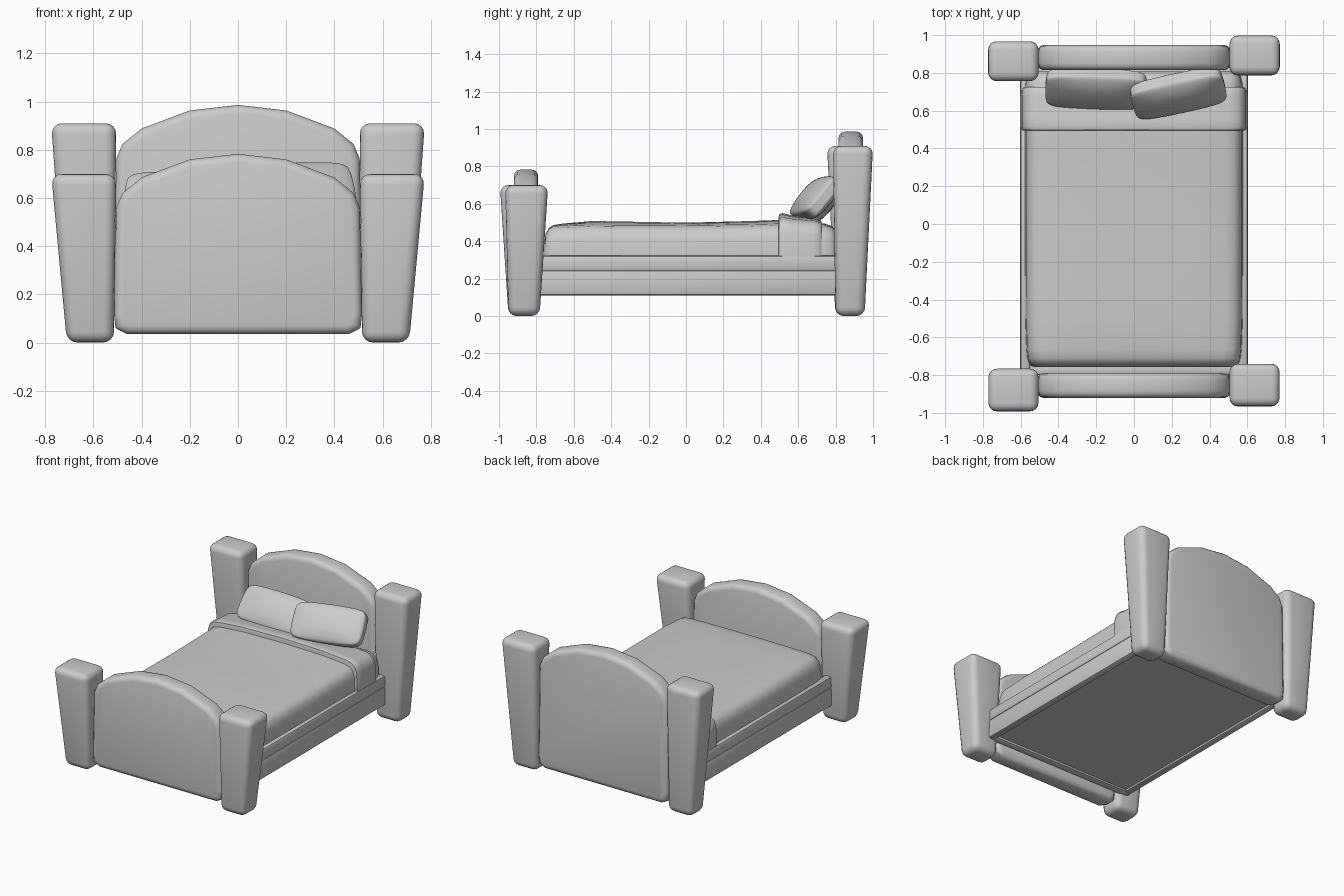
import bpy, bmesh
from math import radians
from mathutils import Matrix, Vector

if "Cube" in bpy.data.objects:
    bpy.data.objects.remove(bpy.data.objects["Cube"])


def finish(name, bm, bevel=0.0, segments=3, min_angle=0, smooth=40):
    """Bevel the sharp edges, then make a smooth-shaded object."""
    bmesh.ops.recalc_face_normals(bm, faces=bm.faces)
    if bevel:
        edges = [e for e in bm.edges if e.calc_face_angle(0) > radians(min_angle)]
        bmesh.ops.bevel(bm, geom=edges, offset=bevel, segments=segments,
                        profile=0.5, affect='EDGES', clamp_overlap=True)
    mesh = bpy.data.meshes.new(name)
    bm.to_mesh(mesh)
    bm.free()
    ob = bpy.data.objects.new(name, mesh)
    bpy.context.collection.objects.link(ob)
    bpy.ops.object.select_all(action='DESELECT')
    ob.select_set(True)
    bpy.context.view_layer.objects.active = ob
    bpy.ops.object.shade_smooth_by_angle(angle=radians(smooth))
    return ob


def loft(name, rings, **kw):
    """Skin a list of equal-length rings and cap both ends."""
    bm = bmesh.new()
    vs = [[bm.verts.new(p) for p in ring] for ring in rings]
    n = len(vs[0])
    for a, b in zip(vs, vs[1:]):
        for i in range(n):
            j = (i + 1) % n
            bm.faces.new((a[i], a[j], b[j], b[i]))
    bm.faces.new(vs[0])
    bm.faces.new(vs[-1])
    return finish(name, bm, **kw)


def rect(x0, x1, y0, y1, z):
    return [(x0, y0, z), (x1, y0, z), (x1, y1, z), (x0, y1, z)]


def box(name, x0, x1, y0, y1, z0, z1, bevel=0.015, segments=2):
    return loft(name, [rect(x0, x1, y0, y1, z0), rect(x0, x1, y0, y1, z1)],
                bevel=bevel, segments=segments)


# Tapered corner posts; the left one of each pair is the right one turned half round
def post(name, side, yc, bottom, top, height):
    rings = []
    for (x0, x1), (y0, y1), z in (((.515, .71), bottom, 0), ((.505, .775), top, height)):
        rings.append([(side * x, yc + side * y, z) for x, y, z in rect(x0, x1, y0, y1, z)])
    loft(name, rings, bevel=0.045, segments=4)


for side, label in ((1, "right"), (-1, "left")):
    post("front_post_" + label, side, -.866, (-.083, .083), (-.101, .129), .70)
    post("back_post_" + label, side, .877, (-.078, .078), (-.091, .123), .91)


# Arched headboard and footboard
def board(name, y0, y1, lift):
    half = [(.46, .035), (.508, .06), (.515, .12), (.505, .56 + lift), (.48, .62 + lift),
            (.40, .685 + lift), (.20, .76 + lift)]
    outline = half + [(0, .783 + lift)] + [(-x, z) for x, z in reversed(half)]
    loft(name, [[(x, y, z) for x, z in outline] for y in (y0, y1)],
         bevel=0.035, segments=3, min_angle=60)


board("footboard", -.92, -.79, 0)
board("headboard", .815, .947, .203)

# Frame: two stacked planks per side, end rails and base panel
for s, label in ((1, "right"), (-1, "left")):
    a, b = sorted((s * .55, s * .603))
    box("lower_side_rail_" + label, a, b, -.82, .84, .11, .245)
    box("upper_side_rail_" + label, a, b, -.82, .84, .24, .323)
box("front_end_rail", -.58, .58, -.80, -.74, .11, .30)
box("back_end_rail", -.58, .58, .77, .83, .11, .30)
box("base_panel", -.57, .57, -.77, .80, .125, .28, bevel=0)


# Soft cross-section of the bedding: rounded shoulders, slight crown
def bedding_ring(y, w, h, crown, bottom=.26):
    half = [(w, bottom), (w, .32), (w - .005, h - .075), (w - .018, h - .035),
            (w - .045, h - .01), (w - .09, h), (w * .55, h + crown * .7)]
    return ([(x, y, z) for x, z in half] + [(0, y, h + crown)]
            + [(-x, y, z) for x, z in reversed(half)])


loft("blanket", [bedding_ring(*s) for s in (
    (-.757, .53, .40, .0), (-.750, .545, .44, .0), (-.735, .555, .465, .004),
    (-.71, .565, .48, .006), (-.66, .57, .484, .01), (-.50, .575, .488, .02),
    (0, .577, .485, .014), (.35, .577, .49, .018), (.54, .577, .495, .02))])
loft("blanket_fold", [bedding_ring(*s) for s in (
    (.494, .582, .505, .018), (.498, .592, .522, .022), (.515, .597, .528, .022),
    (.56, .597, .52, .02), (.68, .597, .51, .015), (.71, .594, .506, .014),
    (.725, .582, .495, .012))])
loft("mattress", [bedding_ring(*s) for s in (
    (.50, .575, .485, .01), (.74, .575, .485, .01), (.78, .565, .475, .006),
    (.80, .55, .455, .0), (.808, .52, .42, .0))])


# Pillows leaning on the headboard: cushion that thins towards its rim
def pillow(name, centre, size, lean, turn, roll):
    bm = bmesh.new()
    bmesh.ops.create_cube(bm, size=2)
    bmesh.ops.subdivide_edges(bm, edges=bm.edges[:], cuts=3, use_grid_fill=True)
    for v in bm.verts:
        u, t = v.co.x, v.co.y
        thick = .55 + .45 * (1 - u ** 4) * (1 - t ** 4)
        v.co = Vector((u * (1 - .04 * t * t), t * (1 - .08 * u * u), v.co.z * thick))
        v.co = Vector(c * s / 2 for c, s in zip(v.co, size))
    m = (Matrix.Translation(centre) @ Matrix.Rotation(radians(turn), 4, 'Z')
         @ Matrix.Rotation(radians(roll), 4, 'Y') @ Matrix.Rotation(radians(lean), 4, 'X'))
    bm.transform(m)
    ob = finish(name, bm, smooth=180)
    ob.modifiers.new("soften", 'SUBSURF').levels = 2
    ob.modifiers["soften"].render_levels = 2


pillow("pillow_left", (-.20, .715, .597), (.54, .26, .13), 48, -2, 0)
pillow("pillow_right", (.235, .692, .628), (.50, .26, .14), 50, 12, -2)
